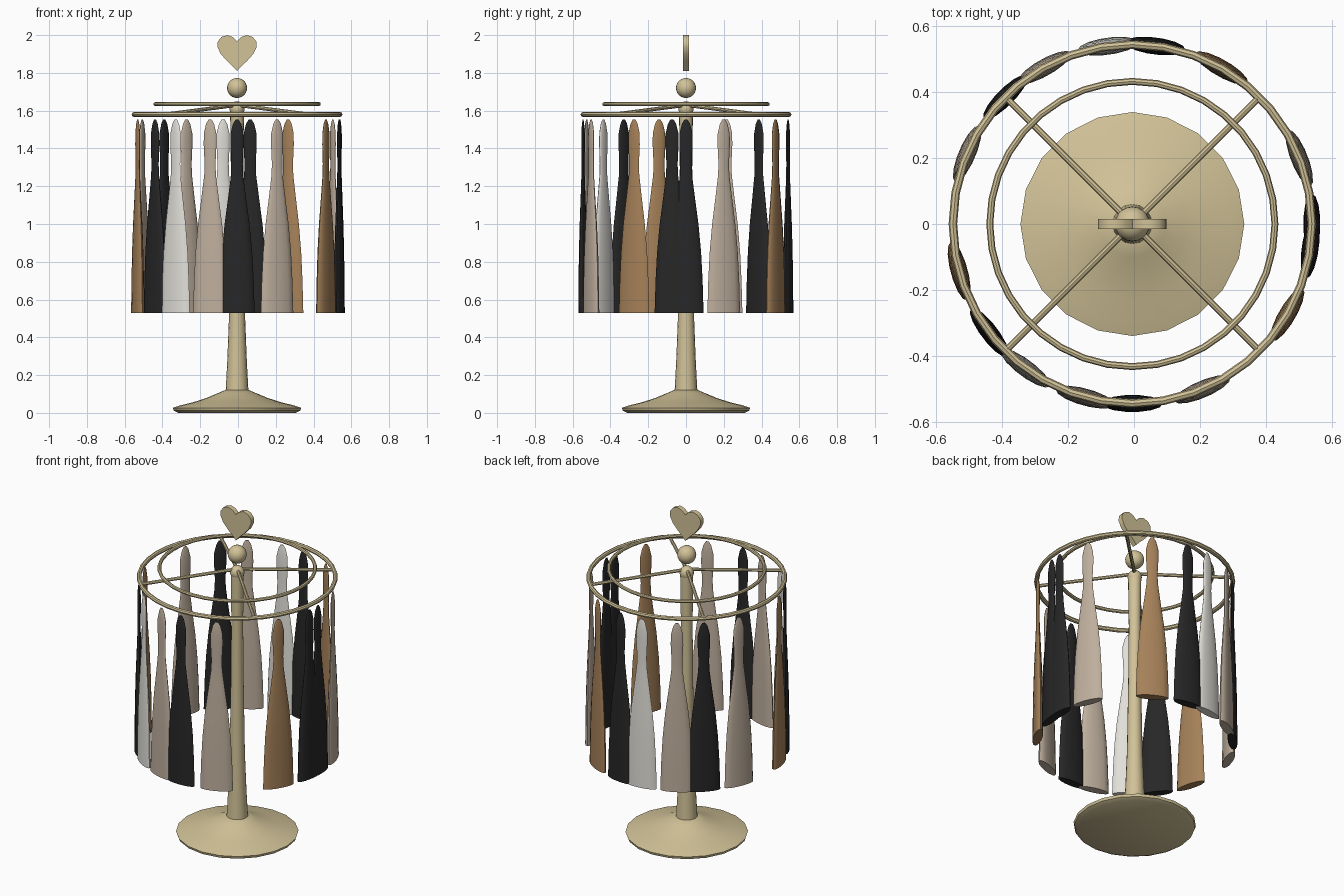
import bpy, bmesh, math
from mathutils import Matrix, Vector

if "Cube" in bpy.data.objects:
    bpy.data.objects.remove(bpy.data.objects["Cube"])

CX = -0.005  # stand axis sits a hair left of the bounding-box centre


def material(name, rgb):
    m = bpy.data.materials.new(name)
    m.diffuse_color = (*rgb, 1)
    m.use_nodes = True
    m.node_tree.nodes["Principled BSDF"].inputs["Base Color"].default_value = m.diffuse_color
    return m


BRASS = material("brass", (0.64, 0.54, 0.31))
COLOURS = {
    "black": material("black", (0.021, 0.02, 0.02)),
    "brown": material("brown", (0.38, 0.22, 0.10)),
    "white": material("white", (0.76, 0.74, 0.69)),
    "taupe": material("taupe", (0.52, 0.43, 0.34)),
}


def finish(obj, mat, angle=40):
    obj.data.materials.append(mat)
    bpy.ops.object.select_all(action="DESELECT")
    obj.select_set(True)
    bpy.context.view_layer.objects.active = obj
    bpy.ops.object.shade_smooth_by_angle(angle=math.radians(angle))
    return obj


def from_bmesh(name, bm, mat):
    bmesh.ops.recalc_face_normals(bm, faces=bm.faces)
    me = bpy.data.meshes.new(name)
    bm.to_mesh(me)
    bm.free()
    obj = bpy.data.objects.new(name, me)
    bpy.context.collection.objects.link(obj)
    return finish(obj, mat)


def lathe(name, profile, sides, mat, flatten=1.0):
    """Stack of (radius, z) rings, capped; flatten squashes local y."""
    bm = bmesh.new()
    rings = []
    for r, z in profile:
        rings.append([bm.verts.new((r * math.cos(2 * math.pi * i / sides),
                                    r * flatten * math.sin(2 * math.pi * i / sides), z))
                      for i in range(sides)])
    for a, b in zip(rings, rings[1:]):
        for i in range(sides):
            j = (i + 1) % sides
            bm.faces.new((a[i], a[j], b[j], b[i]))
    bm.faces.new(rings[0])
    bm.faces.new(rings[-1])
    return from_bmesh(name, bm, mat)


def ring(name, major, minor, z):
    bpy.ops.mesh.primitive_torus_add(major_radius=major, minor_radius=minor,
                                     major_segments=36, minor_segments=8,
                                     location=(CX, 0, z))
    obj = bpy.context.object
    obj.name = name
    return finish(obj, BRASS)


def ball(name, radius, z):
    bpy.ops.mesh.primitive_uv_sphere_add(segments=20, ring_count=12, radius=radius,
                                         location=(CX, 0, z))
    obj = bpy.context.object
    obj.name = name
    return finish(obj, BRASS)


# Flared base and tapering post
base = lathe("base", [(0.31, 0), (0.335, 0.012), (0.34, 0.027), (0.30, 0.04), (0.23, 0.057),
                      (0.16, 0.08), (0.10, 0.105), (0.06, 0.122)], 20, BRASS)
base.location.x = CX
post = lathe("post", [(0.06, 0.12), (0.052, 0.27), (0.043, 0.5), (0.036, 0.95),
                      (0.033, 1.3), (0.037, 1.62)], 16, BRASS)
post.location.x = CX

# Hub, finial ball and the two rings
ball("hub", 0.04, 1.61)
ball("finial_ball", 0.053, 1.72)
ring("outer_ring", 0.545, 0.013, 1.58)
ring("inner_ring", 0.433, 0.0105, 1.635)

# Diagonal spokes from hub to outer ring
for k in range(4):
    a = math.radians(45 + 90 * k)
    p = Vector((CX, 0, 1.63))
    q = Vector((CX + 0.54 * math.cos(a), 0.54 * math.sin(a), 1.58))
    bpy.ops.mesh.primitive_cylinder_add(vertices=8, radius=0.01, depth=(q - p).length,
                                        location=(p + q) / 2,
                                        rotation=(q - p).to_track_quat("Z", "Y").to_euler())
    bpy.context.object.name = f"spoke_{k + 1}"
    finish(bpy.context.object, BRASS)

# Heart finial: half outline mirrored, then extruded
half = [(0, 1.968), (0.022, 1.99), (0.052, 2.0), (0.083, 1.99), (0.102, 1.966),
        (0.104, 1.938), (0.086, 1.9), (0.052, 1.862), (0.022, 1.834), (0, 1.81)]
outline = half + [(-x, z) for x, z in half[-2:0:-1]]
bm = bmesh.new()
face = bm.faces.new([bm.verts.new((CX + x, -0.015, z)) for x, z in outline])
ext = bmesh.ops.extrude_face_region(bm, geom=[face])
bmesh.ops.translate(bm, vec=(0, 0.03, 0),
                    verts=[v for v in ext["geom"] if isinstance(v, bmesh.types.BMVert)])
from_bmesh("heart_finial", bm, BRASS)

# Hanging ties: flattened bottle-shaped pieces (angle around ring, colour)
TIE = [(0.093, 0.53), (0.088, 0.7), (0.080, 0.85), (0.066, 1.0), (0.046, 1.15), (0.032, 1.26),
       (0.030, 1.32), (0.035, 1.42), (0.034, 1.48), (0.022, 1.53), (0.009, 1.552)]
ties = [(0, "black"), (21.5, "taupe"), (60.3, "brown"), (82.7, "black"),
        (97.8, "white"), (119.3, "taupe"), (135, "black"), (157, "taupe"),
        (195.2, "brown"), (217.2, "black"), (233.4, "white"), (254.8, "taupe"),
        (270, "black"), (292.9, "taupe"), (329.7, "brown"), (352.2, "black")]
for n, (deg, colour) in enumerate(ties):
    a = math.radians(deg)
    tie = lathe(f"hanging_tie_{n + 1}", TIE, 14, COLOURS[colour], flatten=0.28)
    tie.location = (CX + 0.545 * math.cos(a), 0.545 * math.sin(a), 0)
    tie.rotation_euler.z = a + math.pi / 2
